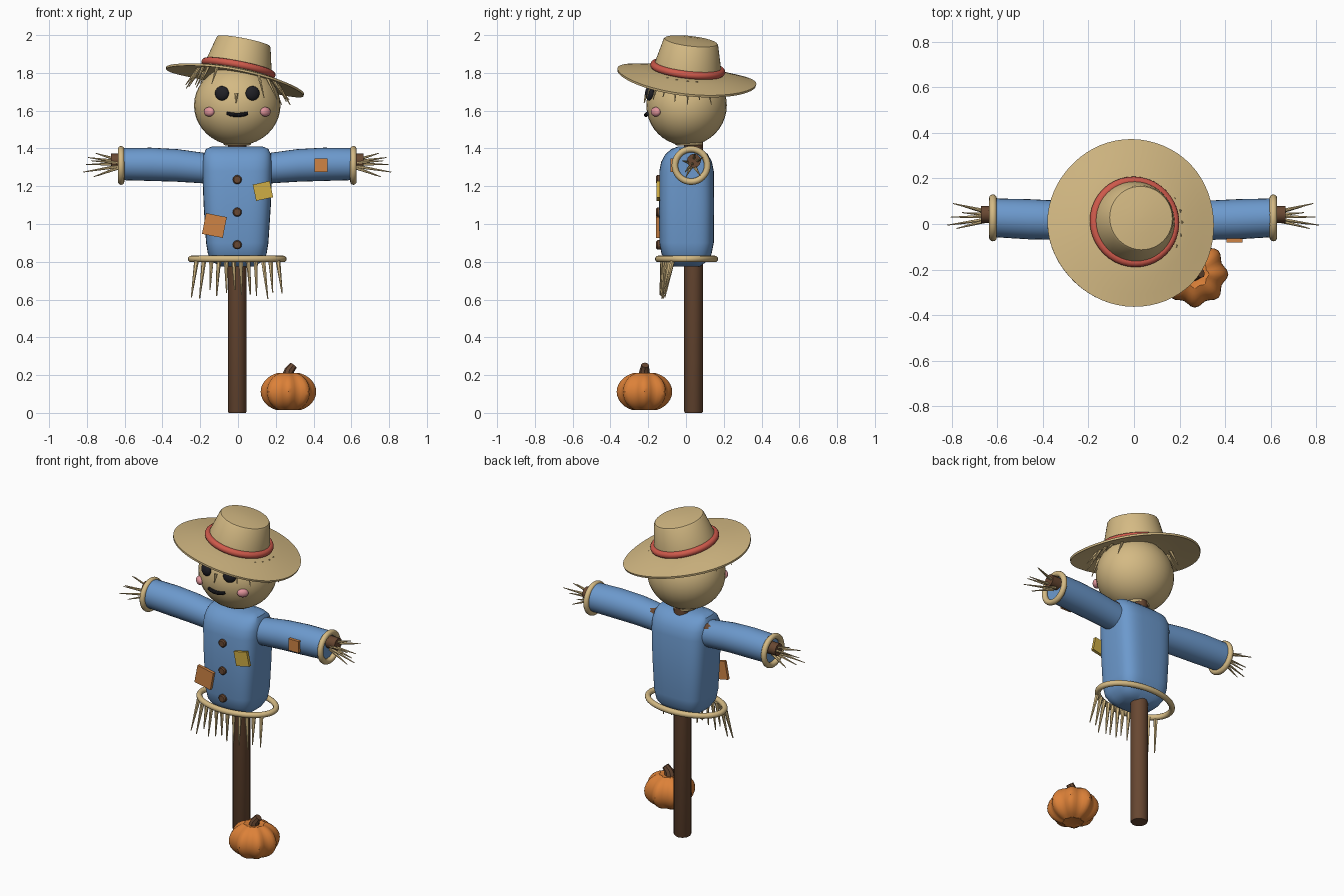
import bpy, bmesh, math, random
from math import sin, cos, pi, radians
from mathutils import Vector, Matrix

if "Cube" in bpy.data.objects:
    bpy.data.objects.remove(bpy.data.objects["Cube"])

random.seed(4)

def material(name, col):
    m = bpy.data.materials.new(name)
    m.diffuse_color = (*col, 1)
    m.use_nodes = True
    m.node_tree.nodes["Principled BSDF"].inputs["Base Color"].default_value = m.diffuse_color
    return m

STRAW = material("straw tan", (0.66, 0.49, 0.23))
BLUE = material("shirt blue", (0.15, 0.32, 0.61))
WOOD = material("wood brown", (0.14, 0.065, 0.032))
ORANGE = material("pumpkin orange", (0.72, 0.22, 0.04))
RED = material("band red", (0.62, 0.10, 0.07))
PINK = material("cheek pink", (0.75, 0.30, 0.33))
BLACK = material("eye black", (0.015, 0.015, 0.02))
YELLOW = material("patch yellow", (0.62, 0.42, 0.06))
PATCH = material("patch orange", (0.62, 0.23, 0.06))
CX = -0.004  # centre line of the figure

def finish(bm, name, mat, matrix=None):
    if matrix:
        bm.transform(matrix)
    bmesh.ops.recalc_face_normals(bm, faces=bm.faces)
    me = bpy.data.meshes.new(name)
    bm.to_mesh(me)
    bm.free()
    me.materials.append(mat)
    ob = bpy.data.objects.new(name, me)
    bpy.context.collection.objects.link(ob)
    return ob

def loft(bm, rings, closed=False):
    """Skin a row of point rings; cap the ends, or join last to first."""
    vs = [[bm.verts.new(p) for p in r] for r in rings]
    n = len(vs[0])
    pairs = list(zip(vs, vs[1:])) + ([(vs[-1], vs[0])] if closed else [])
    for a, b in pairs:
        for i in range(n):
            j = (i + 1) % n
            bm.faces.new((a[i], a[j], b[j], b[i]))
    if not closed:
        bm.faces.new(vs[0])
        bm.faces.new(vs[-1])

def tube(bm, pts, radii, n=20):
    pts = [Vector(p) for p in pts]
    rings = []
    for k, (p, r) in enumerate(zip(pts, radii)):
        d = pts[min(k + 1, len(pts) - 1)] - pts[max(k - 1, 0)]
        q = Vector((0, 0, 1)).rotation_difference(d.normalized())
        rings.append([p + q @ Vector((r * cos(2*pi*i/n), r * sin(2*pi*i/n), 0)) for i in range(n)])
    loft(bm, rings)

def tube_obj(name, pts, radii, mat, n=20):
    bm = bmesh.new()
    tube(bm, pts, radii, n)
    return finish(bm, name, mat)

def ring_obj(name, rx, ry, minor, mat, matrix, n=40, m=12):
    bm = bmesh.new()
    loft(bm, [[((rx + minor*cos(2*pi*j/m)) * cos(2*pi*i/n), (ry + minor*cos(2*pi*j/m)) * sin(2*pi*i/n),
                minor * sin(2*pi*j/m)) for j in range(m)] for i in range(n)], closed=True)
    return finish(bm, name, mat, matrix)

def ball(name, loc, size, mat, turn=0):
    bm = bmesh.new()
    bmesh.ops.create_uvsphere(bm, u_segments=32, v_segments=20, radius=1)
    return finish(bm, name, mat, Matrix.Translation(loc) @ Matrix.Rotation(turn, 4, 'Z') @ Matrix.Diagonal((*size, 1)))

def plate(name, loc, w, h, angle, mat):
    bm = bmesh.new()
    bmesh.ops.create_cube(bm, size=1)
    return finish(bm, name, mat, Matrix.Translation(loc) @ Matrix.Rotation(angle, 4, 'Y') @ Matrix.Diagonal((w, 0.018, h, 1)))

# Wooden post and crossbar
tube_obj("post", [(CX, 0.04, 0), (CX, 0.04, 0.008), (CX, 0.04, 1.44)], [0.045, 0.05, 0.05], WOOD)
tube_obj("crossbar", [(-0.672, 0.042, 1.335), (0.664, 0.042, 1.335)], [0.037, 0.037], WOOD, 12)

# Shirt body: rounded-box sections
bm = bmesh.new()
sections = [(0.775, .09, .07), (0.80, .13, .105), (0.84, .155, .132), (0.90, .165, .144), (1.1, .178, .146),
            (1.28, .185, .144), (1.33, .184, .134), (1.37, .178, .112), (1.397, .165, .08), (1.41, .135, .045)]
se = lambda c: math.copysign(abs(c) ** 0.55, c)
loft(bm, [[(CX + hx * se(cos(2*pi*i/48)), 0.003 + hy * se(sin(2*pi*i/48)), z) for i in range(48)] for z, hx, hy in sections])
finish(bm, "shirt_body", BLUE)

# Sleeves, cuffs and straw hands
for s, side in ((-1, "left"), (1, "right")):
    path = [(0.08, .012, 1.285), (0.19, .014, 1.297), (0.32, .016, 1.31), (0.46, .021, 1.316), (0.605, .027, 1.317)]
    tube_obj(side + "_sleeve", [(CX + s * x, y, z) for x, y, z in path], [.078, .081, .086, .088, .085], BLUE, 28)
    ring_obj(side + "_cuff", 0.086, 0.086, 0.017, STRAW,
             Matrix.Translation((CX + s * 0.615, 0.027, 1.31)) @ Matrix.Rotation(pi/2, 4, 'Y'))
    tips = [(.815, -.005, 1.275), (.79, .09, 1.352), (.75, .05, 1.375), (.76, 0, 1.25), (.80, .03, 1.315),
            (.74, .075, 1.255), (.775, -.02, 1.335)]
    bm = bmesh.new()
    for x, y, z in tips:
        a = (CX + s * 0.625, .035 + (y - .035) * .3, 1.32 + (z - 1.32) * .3)
        tube(bm, [a, (CX + s * x, y, z)], [.010, .002], 6)
    finish(bm, side + "_straw_hand", STRAW)

# Head, neck tie and face
ball("head", (CX, 0.003, 1.628), (0.229, 0.213, 0.213), STRAW)
ring_obj("neck_tie", 0.062, 0.062, 0.012, STRAW, Matrix.Translation((CX, 0.015, 1.428)))
for s, side in ((-1, "left"), (1, "right")):
    ball(side + "_eye", (CX + s * 0.081, -0.192, 1.692), (0.038, 0.022, 0.038), BLACK, s * 0.35)
    ball(side + "_cheek", (CX + s * 0.149, -0.160, 1.594), (0.032, 0.020, 0.025), PINK, s * 0.7)
mouth = [(CX + 0.055 * t, -0.212 + 0.008 * t * t, 1.577 + 0.009 * t * t) for t in (-1, -.6, -.2, .2, .6, 1)]
tube_obj("mouth", mouth, [.009, .011, .011, .011, .011, .009], BLACK, 10)
tube_obj("nose", [(CX - .004, -0.208, 1.69), (CX - .006, -0.222, 1.64)], [.010, .002], STRAW, 6)

# Tilted hat: crown, wavy brim and band share one frame
hat = Matrix.Translation((0, 0.008, 1.812)) @ Vector((0, 0, 1)).rotation_difference(
    Vector((0.197, 0.115, 1)).normalized()).to_matrix().to_4x4()
circle = lambda r, z, n=48: [(r * cos(2*pi*i/n), r * sin(2*pi*i/n), z) for i in range(n)]
bm = bmesh.new()
loft(bm, [circle(r, z) for r, z in ((.182, -.02), (.178, .02), (.146, .152), (.140, .16), (.07, .168), (.01, .170))])
finish(bm, "hat_crown", STRAW, hat)

bm = bmesh.new()
rings = []
for r, z in ((.10, .0), (.18, -.005), (.25, -.016), (.32, -.031), (.372, -.042),
             (.37, -.054), (.32, -.045), (.25, -.032), (.18, -.022), (.10, -.018)):
    k = max(0, (r - .15) / .22)
    rings.append([(x * (1 + .012 * k * cos(3 * (2*pi*i/64) + pi)), y * (1 - .005 * k), h - .012 * k * cos(4*pi*i/64))
                  for i, (x, y, h) in enumerate(circle(r, z, 64))])
loft(bm, rings, closed=True)
finish(bm, "hat_brim", STRAW, hat)
ring_obj("hat_band", 0.180, 0.180, 0.020, RED, hat @ Matrix.Translation((0, 0, 0.012)))

# Straw hair below the brim, around the front and sides
bm = bmesh.new()
for s in (-1, 1):
    for deg in (32, 48, 62, 76, 92, 106, 122):
        a = radians(-90 + s * deg)
        r1, drop = random.uniform(.255, .285), random.uniform(.09, .13)
        x, y = 0.205 * cos(a), 0.205 * sin(a)
        z = 1.795 - 0.197 * x - 0.115 * y
        tube(bm, [(x, y, z), (r1 * cos(a), r1 * .93 * sin(a), z - drop)], [.010, .002], 6)
finish(bm, "straw_hair", STRAW)

# Hem ring and straw fringe along its front
ring_obj("hem_ring", 0.245, 0.150, 0.017, STRAW, Matrix.Translation((CX, 0.003, 0.815)))
bm = bmesh.new()
for i in range(12):
    t = i / 5.5 - 1
    x, y = 0.215 * t, -0.125 + 0.055 * t * t
    tube(bm, [(CX + x, y, 0.81), (CX + x * 1.13 + random.uniform(-.012, .012), y - 0.012 - 0.03 * t * t,
              random.uniform(.6, .66))], [.013, .003], 6)
finish(bm, "straw_fringe", STRAW)

# Shirt buttons and patches
for i, z in enumerate((1.235, 1.063, 0.89)):
    tube_obj(f"button_{i + 1}", [(CX, -0.13, z), (CX, -0.152, z), (CX, -0.158, z)], [.024, .024, .018], WOOD, 16)
plate("lower_patch", (-0.125, -0.15, 0.992), 0.112, 0.112, radians(11), PATCH)
plate("chest_patch", (0.132, -0.146, 1.175), 0.092, 0.088, radians(-12), YELLOW)
plate("sleeve_patch", (0.440, -0.072, 1.312), 0.070, 0.072, 0, PATCH)

# Pumpkin with eight lobes, and its stem
bm = bmesh.new()
n = 48
rings = []
for k in range(1, 16):
    p = -pi/2 + pi * k / 16
    rings.append([((0.137 + .010 * cos(8*2*pi*i/n)) * cos(p) ** 0.9 * cos(2*pi*i/n),
                   (0.137 + .010 * cos(8*2*pi*i/n)) * cos(p) ** 0.9 * sin(2*pi*i/n),
                   0.106 * sin(p) * (1 - .12 * (abs(sin(p)) > .97))) for i in range(n)])
loft(bm, rings)
finish(bm, "pumpkin", ORANGE, Matrix.Translation((0.267, -0.22, 0.112)))
tube_obj("pumpkin_stem", [(0.262, -0.22, 0.185), (0.272, -0.22, 0.225), (0.294, -0.216, 0.253)],
         [.034, .026, .021], WOOD, 8)

# Smooth shading with sharp edges kept
for ob in bpy.context.collection.objects:
    ob.select_set(True)
    bpy.context.view_layer.objects.active = ob
bpy.ops.object.shade_smooth_by_angle(angle=radians(35))
